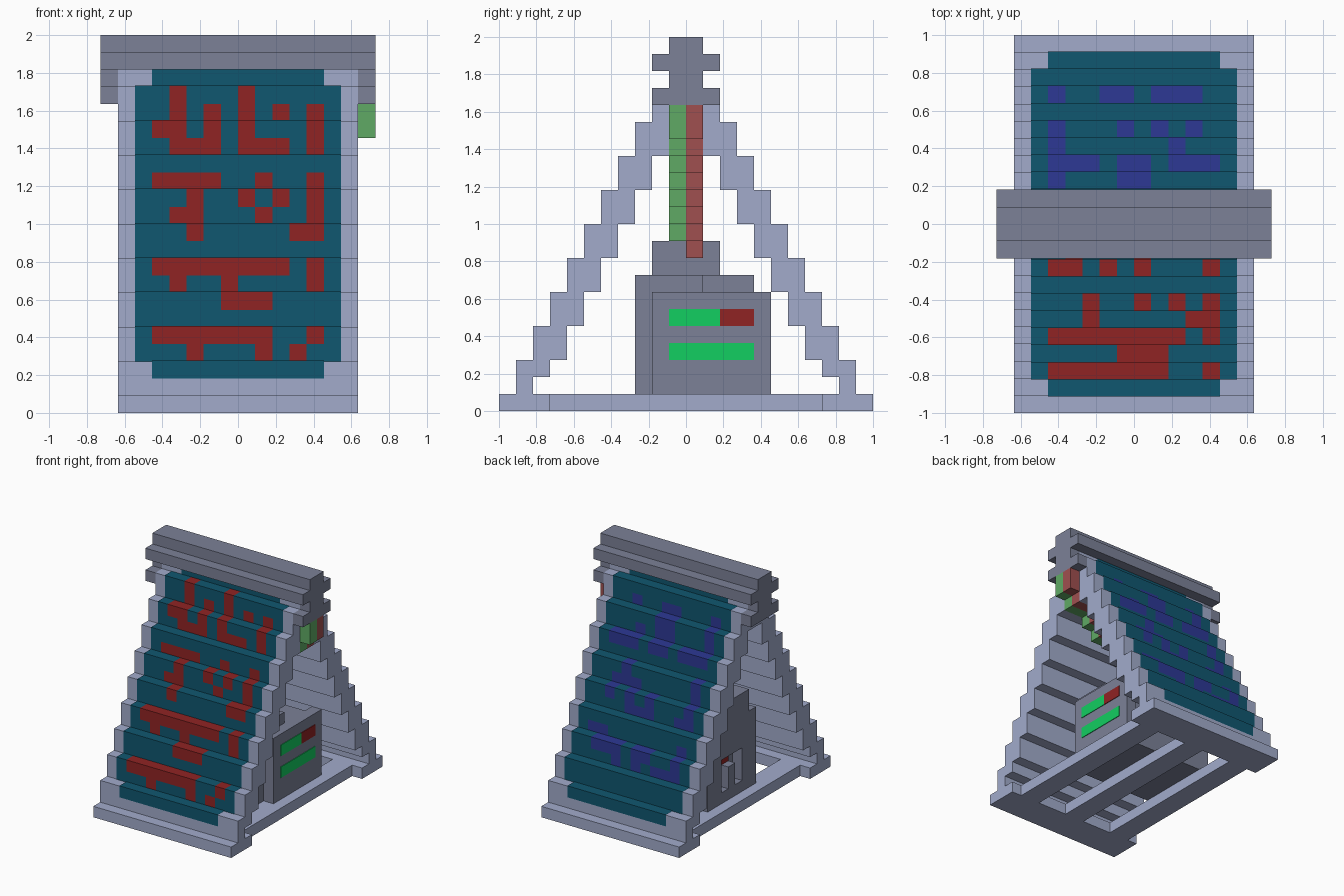
import bpy, bmesh

if "Cube" in bpy.data.objects:
    bpy.data.objects.remove(bpy.data.objects["Cube"])

U = 1 / 11      # everything sits on a cube grid, 22 cells high
E = 0.005       # thickness of painted skins


def mat(name, r, g, b):
    m = bpy.data.materials.new(name)
    m.diffuse_color = (r, g, b, 1)
    m.use_nodes = True
    m.node_tree.nodes["Principled BSDF"].inputs["Base Color"].default_value = m.diffuse_color
    return m


FRAME = mat("pale blue grey", 0.36, 0.41, 0.60)
METAL = mat("dark grey", 0.20, 0.22, 0.31)
TEAL = mat("deep teal", 0.005, 0.095, 0.16)
RED = mat("paint red", 0.28, 0.017, 0.017)
BLUE = mat("paint blue", 0.026, 0.04, 0.30)
LIT = mat("display green", 0.006, 0.62, 0.12)
WIRE_G = mat("cable green", 0.115, 0.40, 0.13)
WIRE_R = mat("cable red", 0.35, 0.08, 0.08)


def finish(name, bm, mats):
    me = bpy.data.meshes.new(name)
    bm.to_mesh(me)
    bm.free()
    for m in mats:
        me.materials.append(m)
    ob = bpy.data.objects.new(name, me)
    bpy.context.collection.objects.link(ob)
    return ob


def boxes(name, m, items):
    """One object from boxes given as x0, x1, y0, y1, z0, z1 in grid cells."""
    bm = bmesh.new()
    for x0, x1, y0, y1, z0, z1 in items:
        vs = bmesh.ops.create_cube(bm, size=1)["verts"]
        for v in vs:
            v.co.x = (x1 if v.co.x > 0 else x0) * U
            v.co.y = (y1 if v.co.y > 0 else y0) * U
            v.co.z = (z1 if v.co.z > 0 else z0) * U
    return finish(name, bm, [m])


def prism(name, m, outline, x0, x1):
    """Side outline (y, z) in cells extruded along x."""
    bm = bmesh.new()
    f = bm.faces.new([bm.verts.new((x0 * U, y * U, z * U)) for y, z in outline])
    ext = bmesh.ops.extrude_face_region(bm, geom=[f])["geom"]
    bmesh.ops.translate(bm, vec=((x1 - x0) * U, 0, 0),
                        verts=[g for g in ext if isinstance(g, bmesh.types.BMVert)])
    bmesh.ops.recalc_face_normals(bm, faces=bm.faces)
    return finish(name, bm, [m])


# stepped panels: front (s = -1) and back (s = 1)
def panel(name, s):
    outer, inner = [(10, 1)], [(9, 1), (9, 2), (8, 2), (8, 3)]
    for k in range(1, 10):
        outer += [(11 - k, 2 * k + 1), (10 - k, 2 * k + 1)]
    outer += [(1, 20), (0, 20)]
    for k in range(2, 9):
        inner += [(9 - k + 1, 2 * k + 1), (9 - k, 2 * k + 1)] if k > 2 else [(7, 3), (7, 5), (6, 5)]
    # inner side follows the steps, two cells behind the outer side
    inner = inner[:4]
    for k in range(2, 10):
        inner += [(9 - k, 2 * k - 1), (9 - k, 2 * k + 1)]
    pts = outer + inner[::-1]
    clean = []
    for p in pts:
        if not clean or clean[-1] != p:
            clean.append(p)
    prism(name, FRAME, [(s * y, z) for y, z in clean], -7, 7)


panel("front_panel", -1)
panel("back_panel", 1)


# painted skins following the steps; marks are x0, x1, z0, z1 in cells
def skin(name, s, mark_mat, marks):
    bm = bmesh.new()

    def quad(co, i):
        if s > 0:
            co = co[::-1]
        f = bm.faces.new([bm.verts.new(c) for c in co])
        f.material_index = i

    for r in range(2, 20):
        y = 11 - (r + 1) // 2
        half = 5 if r in (2, 19) else 6
        tread = r % 2 == 0
        yo, yi = s * (y * U + E), s * ((y - 1) * U + E)
        z0, z1 = r * U, (r + 1) * U + (E if tread else 0)
        for x in range(-half, half):
            i = int(any(a <= x < b and c <= r < d for a, b, c, d in marks))
            xa, xb = x * U, (x + 1) * U
            quad([(xa, yo, z0), (xb, yo, z0), (xb, yo, z1), (xa, yo, z1)], i)
            if tread:
                quad([(xa, yo, z1), (xb, yo, z1), (xb, yi, z1), (xa, yi, z1)], i)
    finish(name, bm, [TEAL, mark_mat])


skin("front_painted_skin", -1, RED, [
    (-4, -3, 16, 19), (-5, -3, 16, 17), (-4, -1, 15, 16), (-2, -1, 15, 18),
    (0, 1, 15, 19), (0, 3, 15, 16), (2, 3, 17, 18), (4, 5, 15, 18),
    (-5, -1, 13, 14), (-3, -2, 10, 13), (-4, -2, 11, 12), (1, 2, 13, 14),
    (0, 1, 12, 13), (2, 3, 12, 13), (1, 2, 11, 12), (4, 5, 10, 14), (3, 5, 10, 11),
    (-5, 3, 8, 9), (-4, -3, 7, 8), (-1, 0, 7, 8), (-1, 2, 6, 7), (4, 5, 7, 9),
    (-5, 2, 4, 5), (-3, -2, 3, 4), (1, 2, 3, 4), (4, 5, 4, 5), (3, 4, 3, 4)])
skin("back_painted_skin", 1, BLUE, [
    (-5, -4, 14, 18), (-5, -2, 14, 15), (-1, 1, 14, 18), (2, 5, 14, 15),
    (3, 4, 17, 18), (2, 3, 15, 16),
    (-5, -4, 10, 13), (-5, -3, 9, 10), (-1, 0, 9, 11), (0, 2, 9, 10),
    (1, 2, 10, 12), (2, 3, 12, 13), (3, 4, 10, 12), (2, 4, 11, 12),
    (-5, -4, 5, 8), (-4, -2, 5, 6), (-2, 0, 6, 7), (-1, 0, 5, 6),
    (1, 4, 6, 7), (1, 2, 5, 6), (3, 5, 7, 8)])

# base: two end slabs joined by rails with open slots between
boxes("base_frame", FRAME, [
    (-7, 7, -11, -8, 0, 1), (-7, 7, 8, 11, 0, 1),
    (-6, -4, -8, 8, 0, 1), (-1, 1, -8, 8, 0, 1), (4, 6, -8, 8, 0, 1)])

# ridge cap with drooping ends
cap = [(-8, 8, -2, 2, 20, 21), (-8, 8, -1, 1, 21, 22)]
for a, b in ((-8, -7), (7, 8)):
    cap += [(a, b, -1, 1, 19, 20), (a, b, -2, 2, 18, 19)]
boxes("ridge_cap", METAL, cap)

# machine box under the panels
boxes("machine_body", METAL, [
    (-4, 4, -3, 4, 1, 7), (-4, 4, -3, 1, 7, 8), (-4, 2, 1, 4, 7, 8),
    (-5, -2, -2, 2, 8, 10)])
boxes("machine_left_wall", METAL, [
    (-5, -4, -3, -1, 1, 8), (-5, -4, 2, 4, 1, 8),
    (-5, -4, -1, 2, 5, 8), (-5, -4, -1, 2, 1, 2), (-5, -4, 0, 1, 2, 4)])
boxes("port_light", RED, [(-4.3, -4, 0, 1, 4, 5)])
boxes("display_block", METAL, [(4, 5, -2, 5, 1, 7)])
boxes("display_bars", LIT, [(5, 5.06, -1, 2, 5, 6), (5, 5.06, -1, 4, 3, 4)])
boxes("display_warning_bar", RED, [(5, 5.06, 2, 4, 5, 6)])

# cables stepping down from the cap end to the machine
path = [(7, 8, 16, 18), (5, 7, 15, 16), (4, 5, 14, 15), (2, 4, 13, 14),
        (1, 2, 12, 13), (0, 1, 11, 12), (-2, 0, 10, 11)]
boxes("green_cable", WIRE_G, [(a, b, -1, 0, c, d) for a, b, c, d in path + [(-4, -2, 10, 11)]])
boxes("red_cable", WIRE_R, [(a, b, 0, 1, c, d) for a, b, c, d in path + [(-2, -1, 9, 10)]])
